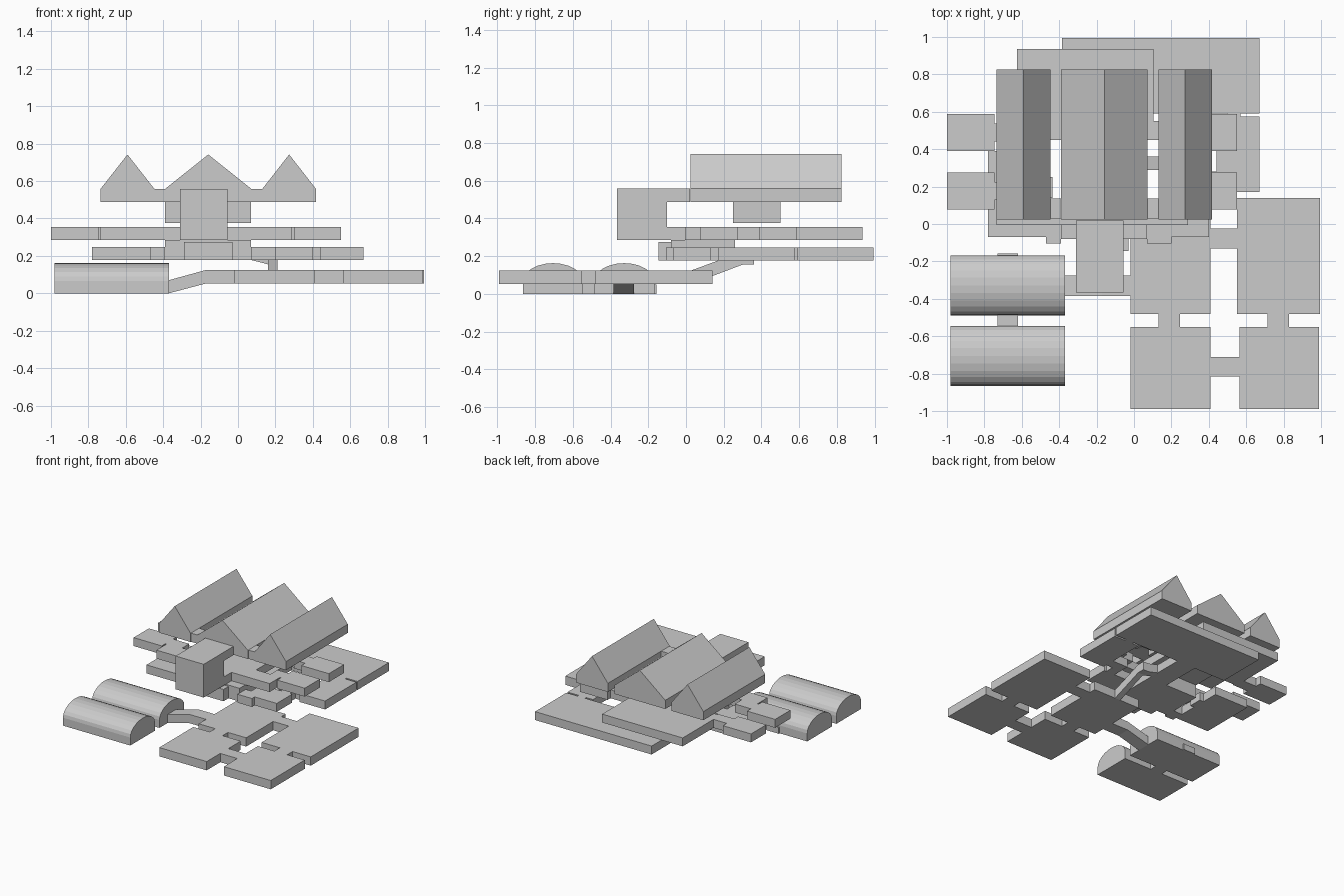
import bpy, math


def prism(name, profile, axis, lo, hi):
    """Extrude a 2D profile along an axis; profile is (y,z), (x,z) or (x,y)."""
    put = {'x': lambda p, t: (t, p[0], p[1]),
           'y': lambda p, t: (p[0], t, p[1]),
           'z': lambda p, t: (p[0], p[1], t)}[axis]
    n = len(profile)
    verts = [put(p, t) for t in (lo, hi) for p in profile]
    faces = [list(range(n)), list(range(n, 2 * n))]
    faces += [[i, (i + 1) % n, n + (i + 1) % n, n + i] for i in range(n)]
    mesh = bpy.data.meshes.new(name)
    mesh.from_pydata(verts, [], faces)
    ob = bpy.data.objects.new(name, mesh)
    bpy.context.collection.objects.link(ob)
    # consistent outward normals
    import bmesh
    bm = bmesh.new()
    bm.from_mesh(mesh)
    bmesh.ops.recalc_face_normals(bm, faces=bm.faces)
    bm.to_mesh(mesh)
    bm.free()
    return ob


def box(name, x0, x1, y0, y1, z0, z1):
    return prism(name, [(x0, y0), (x1, y0), (x1, y1), (x0, y1)], 'z', z0, z1)


def floor(prefix, rooms, z0, z1):
    for name, x0, x1, y0, y1 in rooms:
        box(prefix + "_" + name, x0, x1, y0, y1, z0, z1)


# Two vaulted halls on the ground, with a link between them
for name, yc in (("front_vault", -0.705), ("rear_vault", -0.328)):
    arc = [(yc + 0.16 * math.cos(math.pi * i / 12), 0.065 + 0.098 * math.sin(math.pi * i / 12))
           for i in range(13)]
    prism(name, [(yc - 0.16, 0), (yc + 0.16, 0)] + arc, 'x', -0.98, -0.37)
box("vault_link", -0.73, -0.62, -0.55, -0.48, 0, 0.07)
box("vault_stub", -0.73, -0.62, -0.18, -0.157, 0, 0.05)

# Sloped passage from the vaults to the lower floor
prism("vault_ramp", [(-0.37, 0), (-0.17, 0.053), (-0.02, 0.053), (-0.02, 0.125),
                     (-0.17, 0.125), (-0.37, 0.07)], 'y', -0.385, -0.275)

# Lower floor: four rooms joined by short passages
floor("lower", [
    ("room_rear_left", -0.02, 0.41, -0.48, 0.03),
    ("room_rear_right", 0.55, 0.995, -0.48, 0.14),
    ("room_front_left", -0.02, 0.41, -0.99, -0.55),
    ("room_front_right", 0.565, 0.99, -0.99, -0.55),
    ("link_rear", 0.41, 0.55, -0.13, -0.025),
    ("link_front", 0.41, 0.565, -0.815, -0.71),
    ("link_left", 0.13, 0.245, -0.55, -0.48),
    ("link_right", 0.715, 0.83, -0.55, -0.48)], 0.053, 0.125)

# Turning ramp up to the second floor
prism("stair_ramp", [(0.03, 0.053), (0.3, 0.155), (0.36, 0.155), (0.36, 0.225),
                     (0.3, 0.225), (0.03, 0.125)], 'x', 0.16, 0.21)
prism("stair_turn", [(0.16, 0.155), (0.07, 0.178), (0.07, 0.247), (0.16, 0.225)], 'y', 0.29, 0.36)

# Second floor rooms
floor("second", [
    ("back_hall", -0.385, 0.67, 0.59, 0.995),
    ("right_room", 0.44, 0.67, 0.17, 0.575),
    ("right_back_link", 0.5, 0.57, 0.575, 0.59),
    ("left_room", -0.78, -0.47, -0.07, 0.39),
    ("left_link", -0.47, -0.39, -0.105, 0.0),
    ("left_rear_link", -0.47, -0.435, 0.14, 0.25),
    ("right_front_room", 0.12, 0.4, -0.07, 0.13),
    ("right_front_link", 0.07, 0.2, -0.105, 0.0),
    ("right_link", 0.3, 0.44, 0.2, 0.28),
    ("right_spur", 0.3, 0.38, 0.13, 0.28),
    ("back_link", -0.1, 0.07, 0.25, 0.59)], 0.178, 0.247)
box("core_room", -0.39, 0.07, -0.08, 0.26, 0.178, 0.286)
box("entrance_room", -0.29, -0.03, -0.145, -0.07, 0.178, 0.275)

# Third floor: central halls, then two wings of small rooms on each side
floor("third", [
    ("front_hall", -0.735, 0.29, -0.005, 0.135),
    ("porch_link", -0.31, -0.055, -0.1, 0.0),
    ("middle_hall", -0.39, 0.07, 0.135, 0.45),
    ("back_hall", -0.625, 0.105, 0.45, 0.935),
    ("right_passage", 0.105, 0.3, 0.45, 0.55)], 0.286, 0.355)
for label, y0, y1 in (("front", 0.078, 0.275), ("rear", 0.39, 0.587)):
    box("third_left_room_" + label, -1.0, -0.745, y0, y1, 0.286, 0.355)
    box("third_left_door_" + label, -0.745, -0.6, y0 + 0.05, y1 - 0.05, 0.286, 0.355)
    box("third_right_room_" + label, 0.3, 0.55, y0, y1, 0.286, 0.355)
    box("third_right_door_" + label, 0.2, 0.3, y0 + 0.05, y1 - 0.05, 0.286, 0.355)

# Block holding the roof storey, and the tall entrance tower
box("roof_support", -0.39, 0.07, 0.25, 0.5, 0.375, 0.487)
prism("entrance_tower", [(-0.365, 0.286), (-0.1, 0.286), (-0.1, 0.487), (0.02, 0.487),
                         (0.02, 0.558), (-0.365, 0.558)], 'x', -0.31, -0.055)

# Three gabled halls and the links between them
for name, x0, x1 in (("left_gable", -0.735, -0.447), ("middle_gable", -0.39, 0.072),
                     ("right_gable", 0.13, 0.417)):
    prism(name, [(x0, 0.487), (x1, 0.487), (x1, 0.558), ((x0 + x1) / 2, 0.742), (x0, 0.558)],
          'y', 0.025, 0.825)
for name, x0, x1 in (("left_gable_link", -0.447, -0.39), ("right_gable_link", 0.072, 0.13)):
    box(name, x0, x1, 0.03, 0.135, 0.487, 0.558)
